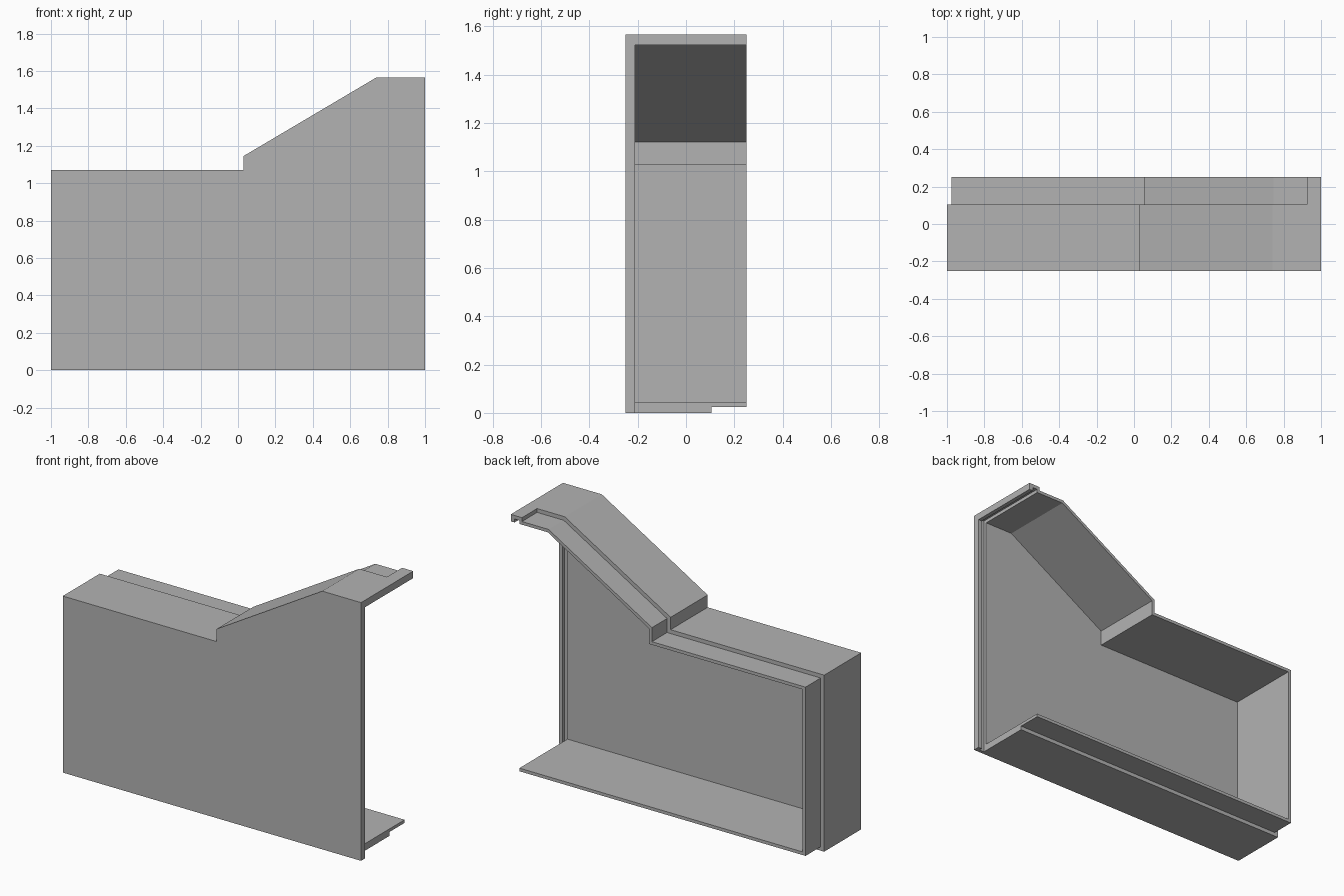
import bpy
import bmesh
from mathutils import Vector

cube = bpy.data.objects.get("Cube")
if cube:
    bpy.data.objects.remove(cube, do_unlink=True)

WALL, LIP = 0.0425, 0.0235
FRONT, BACK, REBATE = -0.25, 0.25, 0.105
FLOOR_END, TAB_START = 0.942, 0.925

grey = bpy.data.materials.new("plain_grey")
grey.use_nodes = True
colour = (0.45, 0.45, 0.45, 1)
grey.diffuse_color = colour
grey.node_tree.nodes["Principled BSDF"].inputs["Base Color"].default_value = colour


def path(inset, end):
    """Side profile from the floor round to the roof, moved inwards, ending at x = end."""
    pts = [Vector(p) for p in ((1.2, 0), (-1, 0), (-1, 1.07), (0.03, 1.07),
                               (0.03, 1.145), (0.74, 1.565), (1.2, 1.565))]
    lines = []
    for a, b in zip(pts, pts[1:]):
        d = (b - a).normalized()
        lines.append((a + Vector((d.y, -d.x)) * inset, d))
    out = [Vector((end, lines[0][0].y))]
    for (p, d), (q, e) in zip(lines, lines[1:]):
        out.append(p + d * ((q - p).cross(e) / d.cross(e)))
    out.append(Vector((end, lines[-1][0].y)))
    return out


def prism(name, outline, y0, y1):
    """Extrude an x-z outline along y."""
    bm = bmesh.new()
    face = bm.faces.new([bm.verts.new((p[0], y0, p[1])) for p in outline])
    ext = bmesh.ops.extrude_face_region(bm, geom=[face])
    moved = [g for g in ext["geom"] if isinstance(g, bmesh.types.BMVert)]
    bmesh.ops.translate(bm, vec=(0, y1 - y0, 0), verts=moved)
    bmesh.ops.recalc_face_normals(bm, faces=bm.faces)
    mesh = bpy.data.meshes.new(name)
    bm.to_mesh(mesh)
    bm.free()
    mesh.materials.append(grey)
    ob = bpy.data.objects.new(name, mesh)
    bpy.context.collection.objects.link(ob)
    return ob


def box(name, x0, x1, z0, z1, y0, y1):
    return prism(name, [(x0, z0), (x1, z0), (x1, z1), (x0, z1)], y0, y1)


def cut(ob, cutter):
    """Subtract the cutter, then discard it."""
    cutter.hide_render = True
    mod = ob.modifiers.new("cut", "BOOLEAN")
    mod.operation, mod.solver, mod.object = "DIFFERENCE", "EXACT", cutter
    bpy.context.view_layer.update()
    result = bpy.data.meshes.new_from_object(
        ob.evaluated_get(bpy.context.evaluated_depsgraph_get()))
    ob.modifiers.clear()
    ob.data = result
    bpy.data.objects.remove(cutter, do_unlink=True)


# Solid case block
shell = prism("case_shell", path(0, 1), FRONT, BACK)

# Hollow interior, open at the back and at one end
cut(shell, prism("interior_cutter", path(WALL, 1.1), FRONT + 0.04, 0.3))

# Stepped lip round the back rim, leaving a full-height tab on the roof
outer, inner = path(-0.1, 1.1), path(LIP, 1.1)
outer[-1].x = inner[-1].x = TAB_START
cut(shell, prism("lip_cutter", outer + inner[::-1], REBATE, 0.3))

# Floor stops short of the open end
cut(shell, box("floor_end_cutter", FLOOR_END, 1.1, -0.1, 0.3, FRONT + 0.04, 0.3))

# Groove for an end panel in the front wall and roof
cut(shell, box("groove_cutter", FLOOR_END, 0.975, -0.1, 1.5435, FRONT + 0.02, 0.3))

shell.data.name = "case_shell"
for poly in shell.data.polygons:
    poly.use_smooth = False
    poly.material_index = 0
